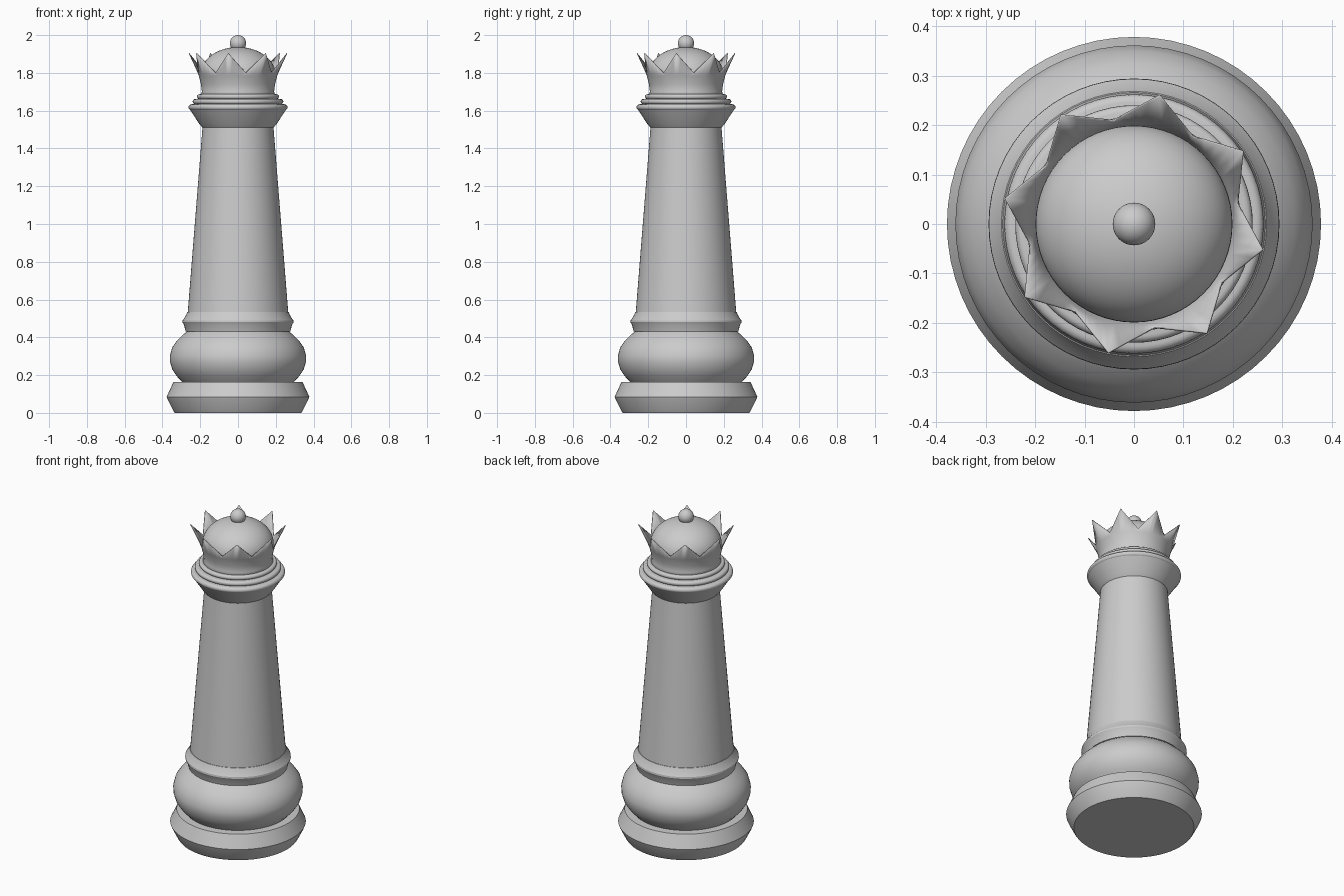
import bpy, bmesh, math
from mathutils import Vector

if "Cube" in bpy.data.objects:
    bpy.data.objects.remove(bpy.data.objects["Cube"])

grey = bpy.data.materials.new("plain_grey")
grey.diffuse_color = (0.6, 0.6, 0.6, 1)
grey.use_nodes = True
grey.node_tree.nodes["Principled BSDF"].inputs["Base Color"].default_value = grey.diffuse_color
SEG = 64


def finish(name, bm, angle=28):
    bmesh.ops.remove_doubles(bm, verts=bm.verts, dist=1e-5)
    bmesh.ops.recalc_face_normals(bm, faces=bm.faces)
    me = bpy.data.meshes.new(name)
    bm.to_mesh(me)
    bm.free()
    me.materials.append(grey)
    ob = bpy.data.objects.new(name, me)
    bpy.context.collection.objects.link(ob)
    bpy.ops.object.select_all(action='DESELECT')
    ob.select_set(True)
    bpy.context.view_layer.objects.active = ob
    bpy.ops.object.shade_smooth_by_angle(angle=math.radians(angle))
    return ob


def skin(bm, rows):
    """Join closed rings of points with quads."""
    rings = [[bm.verts.new(p) for p in row] for row in rows]
    n = len(rings[0])
    for a, b in zip(rings, rings[1:]):
        for i in range(n):
            j = (i + 1) % n
            bm.faces.new((a[i], a[j], b[j], b[i]))
    return rings


def polar(r, t, z):
    return Vector((r * math.cos(t), r * math.sin(t), z))


def circle(r, z, start=0.0):
    return [polar(r, start + 2 * math.pi * i / SEG, z) for i in range(SEG)]


def lathe(name, profile):
    bm = bmesh.new()
    rings = skin(bm, [circle(r, z) for r, z in profile])
    bm.faces.new(rings[0])
    bm.faces.new(rings[-1])
    return finish(name, bm)


def ball(name, r, z, height):
    bm = bmesh.new()
    bmesh.ops.create_uvsphere(bm, u_segments=SEG, v_segments=32, radius=1)
    for v in bm.verts:
        v.co = Vector((v.co.x * r, v.co.y * r, z + v.co.z * height))
    return finish(name, bm)


# Foot and rounded cushion
lathe("foot", [(.335, 0), (.342, .01), (.372, .07), (.378, .085), (.372, .098), (.342, .163), (.28, .165)])
lathe("cushion", [(.292, .16), (.325, .195), (.348, .23), (.36, .27), (.361, .30),
                  (.349, .345), (.325, .38), (.296, .41), (.265, .435)])

# Lower collar and tapering column with flared top
lathe("lower_collar", [(.276, .43), (.286, .465), (.294, .48), (.293, .49), (.279, .51), (.268, .535), (.24, .54)])
lathe("column", [(.267, .52), (.188, 1.51), (.205, 1.53), (.254, 1.605), (.2, 1.61)])

# Stacked rings under the crown
for name, r, z, h in [("large_ring", .262, 1.618, .016),
                      ("middle_ring", .24, 1.648, .014),
                      ("small_ring", .217, 1.674, .013)]:
    arc = [(-90 + 180 * k / 8) for k in range(9)]
    lathe(name, [(r - h + h * math.cos(math.radians(a)), z + h * math.sin(math.radians(a))) for a in arc])

# Crown: round band rising into eight outward-leaning points
start = math.radians(-11.25)
tip_ring = []
per = SEG // 8
step = 2 * math.pi / 8
for k in range(8):
    t = start + k * step
    tip, dip = polar(.263, t, 1.905), polar(.211, t + step / 2, 1.802)
    nxt = polar(.263, t + step, 1.905)
    half = per // 2
    tip_ring += [tip.lerp(dip, i / half) for i in range(half)]
    tip_ring += [dip.lerp(nxt, i / half) for i in range(half)]
bm = bmesh.new()
skin(bm, [circle(.196, 1.675, start), circle(.187, 1.70, start), circle(.192, 1.74, start),
          circle(.204, 1.787, start), tip_ring])
crown = finish("crown", bm)
mod = crown.modifiers.new("thin_wall", 'SOLIDIFY')
mod.thickness = 0.004
mod.offset = -1

# Dome and finial
ball("dome", .199, 1.79, .147)
ball("finial", .043, 1.957, .043)
